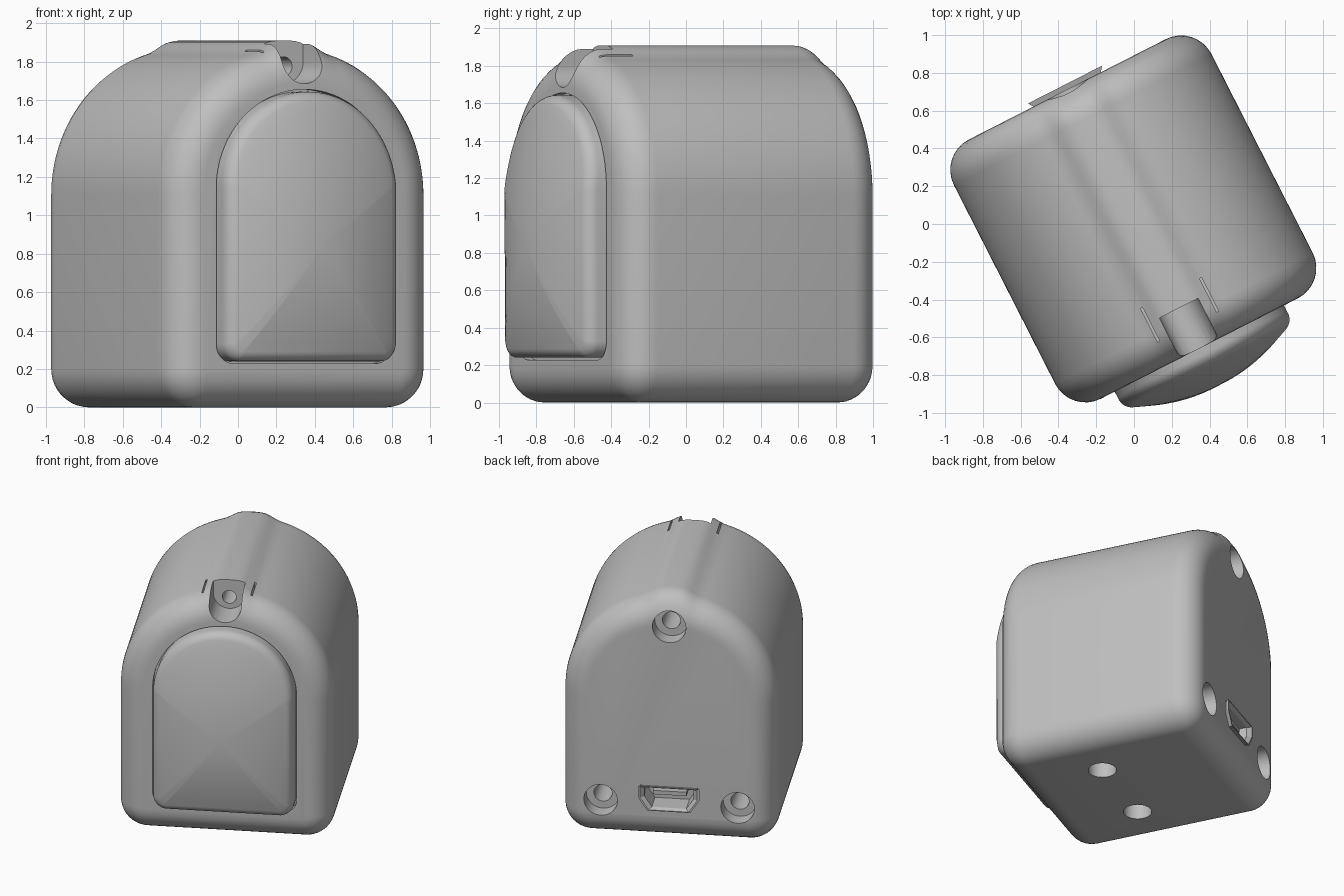
import bpy, bmesh
from math import sin, cos, pi, radians

if "Cube" in bpy.data.objects:
    bpy.data.objects.remove(bpy.data.objects["Cube"])

TURN = radians(27)
FRONT, BACK, ROUND = -0.74, 0.80, 0.18

grey = bpy.data.materials.new("plain grey")
grey.use_nodes = True
grey.diffuse_color = (0.52, 0.52, 0.52, 1)
grey.node_tree.nodes["Principled BSDF"].inputs["Base Color"].default_value = grey.diffuse_color


def loft(name, rings):
    """Skin a row of equal rings and cap both ends."""
    bm = bmesh.new()
    rows = [[bm.verts.new(p) for p in ring] for ring in rings]
    n = len(rows[0])
    for a, b in zip(rows, rows[1:]):
        for i in range(n):
            j = (i + 1) % n
            bm.faces.new((a[i], a[j], b[j], b[i]))
    bm.faces.new(rows[0])
    bm.faces.new(rows[-1])
    bmesh.ops.recalc_face_normals(bm, faces=bm.faces)
    mesh = bpy.data.meshes.new(name)
    bm.to_mesh(mesh)
    bm.free()
    mesh.materials.append(grey)
    obj = bpy.data.objects.new(name, mesh)
    bpy.context.collection.objects.link(obj)
    obj.rotation_euler.z = TURN
    obj.location.x = 0.01
    return obj


def at_depth(points, y):
    return [(x, y, z) for x, z in points]


def scaled(points, k, cx, cz):
    return [(cx + (x - cx) * k, cz + (z - cz) * k) for x, z in points]


def arch(half, spring, base, corner, inset=0, bump=0):
    """Arched outline with rounded lower corners and an optional crown ridge."""
    r = max(corner - inset, 0.005)
    h, b = half - inset, base + inset
    pts = [(h - r + r * sin(a), b + r - r * cos(a))
           for a in (i * pi / 20 for i in range(11))]
    for i in range(73):
        a = pi * i / 72
        x = h * cos(a)
        t = min(max((0.21 - abs(x)) / 0.14, 0), 1)
        pts.append((x, spring + h * sin(a) + bump * t * t * (3 - 2 * t)))
    pts += [(-h + r - r * cos(a), b + r - r * sin(a))
            for a in (i * pi / 20 for i in range(11))]
    return pts


def disc(cx, cz, r, n=32):
    return [(cx + r * cos(2 * pi * i / n), cz + r * sin(2 * pi * i / n)) for i in range(n)]


def prism(name, points, y0, y1):
    return loft(name, [at_depth(points, y0), at_depth(points, y1)])


def box_outline(x0, x1, z0, z1):
    return [(x0, z0), (x1, z0), (x1, z1), (x0, z1)]


def smooth(obj, angle=35):
    bpy.ops.object.select_all(action='DESELECT')
    obj.select_set(True)
    bpy.context.view_layer.objects.active = obj
    bpy.ops.object.shade_smooth_by_angle(angle=radians(angle))


def cut(target, cutter):
    cutter.hide_render = True
    mod = target.modifiers.new("cut", 'BOOLEAN')
    mod.operation, mod.solver, mod.object = 'DIFFERENCE', 'EXACT', cutter
    bpy.context.view_layer.objects.active = target
    bpy.ops.object.modifier_apply(modifier=mod.name)
    bpy.data.objects.remove(cutter)


# Housing: arched block with rounded front and back rims
def housing_ring(y, a):
    s = ROUND * (1 - cos(a))
    return at_depth(arch(0.765, 1.105, 0, 0.2, s, 0.04 * cos(a)), y)


steps = [i * pi / 16 for i in range(8, -1, -1)]
rings = [housing_ring(FRONT + ROUND * (1 - sin(a)), a) for a in steps]
rings += [housing_ring(BACK - ROUND * (1 - sin(a)), a) for a in reversed(steps)]
housing = loft("housing", rings)

# Front pocket that holds the domed cover
BUTTON = (0.503, 1.14, 0.24, 0.09)
cut(housing, prism("pocket_cutter", arch(*BUTTON, inset=-0.012), -0.69, -1))

# Crown notch with a round floor, its screw hole and two relief slits
notch = [(0.115 * cos(a), 1.8 + 0.115 * sin(a)) for a in (pi + pi * i / 20 for i in range(21))]
notch += [(0.115, 2.1), (-0.115, 2.1)]
cut(housing, prism("notch_cutter", notch, -1, -0.5))
cut(housing, prism("notch_hole_cutter", disc(0, 1.775, 0.05), -0.6, -0.25))
for side in (-1, 1):
    x = side * 0.175
    cut(housing, prism("slit_cutter", box_outline(x - 0.006, x + 0.006, 1.76, 2.1), -0.61, -0.41))

# Counterbored screw holes in the back
for x, z in ((0, 1.67), (0.49, 0.29), (-0.49, 0.29)):
    cut(housing, prism("bore_cutter", disc(x, z, 0.12), BACK - 0.12, 1))
    cut(housing, prism("shaft_cutter", disc(x, z, 0.065), BACK - 0.4, BACK - 0.1))

# Two round holes underneath
for x in (-0.32, 0.32):
    cut(housing, loft("base_hole_cutter", [[(px, py, z) for px, py in disc(x, -0.1, 0.1)]
                                           for z in (-0.2, 0.3)]))

# Opening for the cable socket
socket = [(-0.2, 0.42), (0.2, 0.42), (0.2, 0.34), (0.14, 0.25), (-0.14, 0.25), (-0.2, 0.34)]
cut(housing, prism("socket_cutter", scaled(socket, 1.04, 0, 0.335), 0.6, 1))
smooth(housing)

# Thin flared metal socket with a tongue inside
inner = scaled(socket, 0.88, 0, 0.335)
lip = scaled(socket, 1.1, 0, 0.335)
loft("socket_shell", [at_depth(socket, 0.59), at_depth(socket, 0.80), at_depth(lip, 0.828),
                      at_depth(scaled(lip, 0.93, 0, 0.335), 0.828),
                      at_depth(inner, 0.80), at_depth(inner, 0.64)])
prism("socket_tongue", box_outline(-0.12, 0.12, 0.345, 0.375), 0.62, 0.77)


# Domed front cover with a softened rim
def dome(points, back=0):
    return [(x, -0.962 + 0.38 * x * x + 0.17 * (z - 0.75) ** 2 + back, z) for x, z in points]


rings = [at_depth(arch(*BUTTON), -0.67)]
for i in range(7):
    a = pi * i / 12
    rings.append(dome(arch(*BUTTON, inset=0.05 * (1 - cos(a))), 0.05 * (1 - sin(a))))
rim = arch(*BUTTON, inset=0.05)
for i in range(1, 13):
    rings.append(dome(scaled(rim, 1 - i / 12.2, 0, 0.85)))
cover = loft("front_cover", rings)
smooth(cover)
